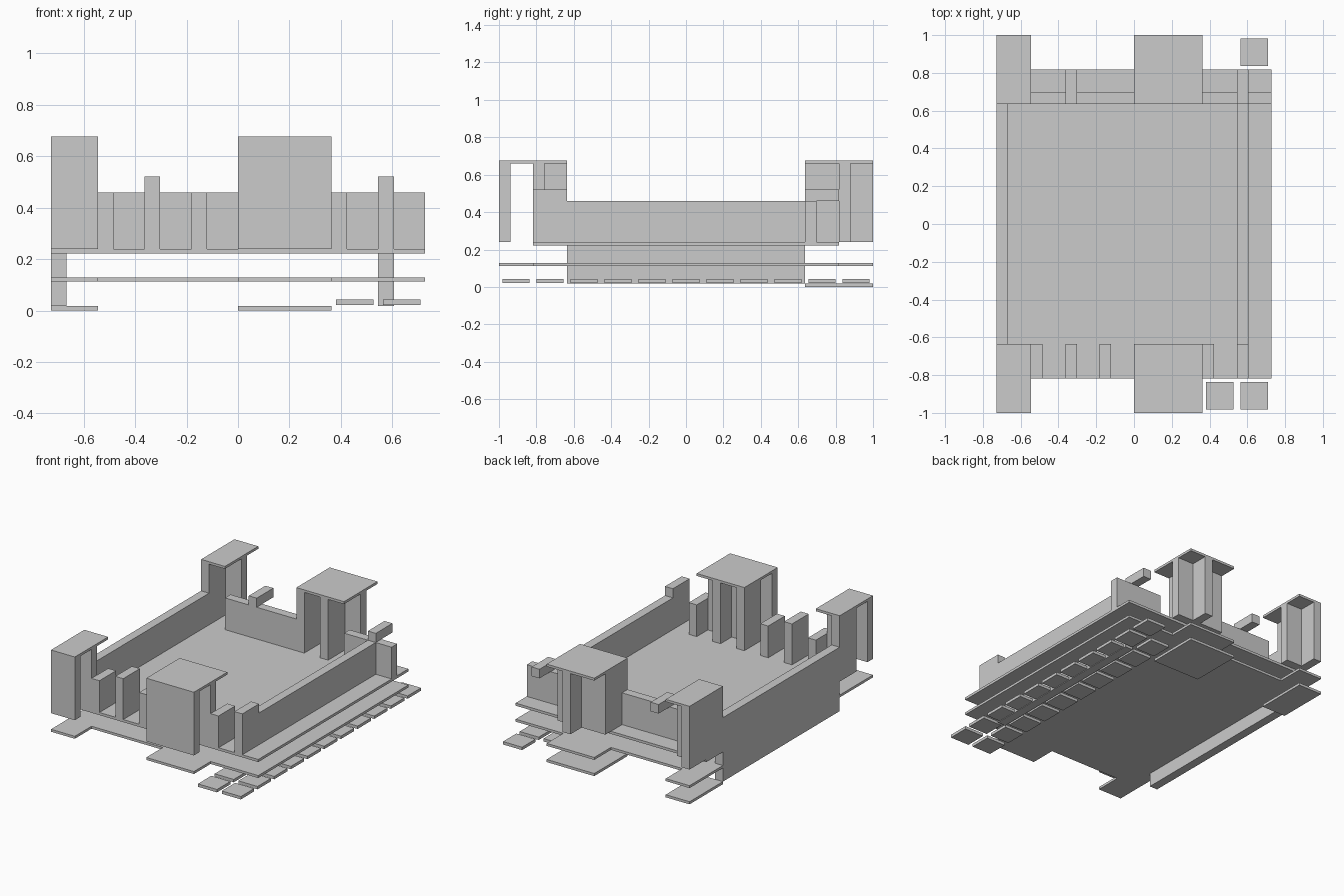
import bpy

if "Cube" in bpy.data.objects:
    bpy.data.objects.remove(bpy.data.objects["Cube"])

U = 2 / 33                      # plan module: 24 modules wide, 33 long
Z_PAD, Z_SLAB0, Z_SLAB1 = 0.018, 0.112, 0.129
Z_DECK0, Z_DECK1 = 0.222, 0.24
Z_WALL, Z_MERLON, Z_ROOF0, Z_TOP = 0.459, 0.522, 0.659, 0.676


def make(name, boxes):
    """One object from boxes (x0, x1, y0, y1 in modules, z0, z1 in units)."""
    verts, faces = [], []
    for x0, x1, y0, y1, z0, z1 in boxes:
        n = len(verts)
        verts += [(x * U, y * U, z) for z in (z0, z1)
                  for x, y in ((x0, y0), (x1, y0), (x1, y1), (x0, y1))]
        faces += [(n + 3, n + 2, n + 1, n), (n + 4, n + 5, n + 6, n + 7)]
        for i in range(4):
            j = (i + 1) % 4
            faces.append((n + i, n + j, n + 4 + j, n + 4 + i))
    mesh = bpy.data.meshes.new(name)
    mesh.from_pydata(verts, [], faces)
    obj = bpy.data.objects.new(name, mesh)
    bpy.context.collection.objects.link(obj)
    return obj


TOWERS = {"corner": (-12, -9), "middle": (0, 6)}

# Floors
make("upper_deck", [(-12, 12, -13.5, 13.5, Z_DECK0, Z_DECK1)])
make("lower_slab", [(-12, 12, -13.5, 13.5, Z_SLAB0, Z_SLAB1)])

# Long side walls, deeper in the middle and running down past the floors
for name, x in (("left_wall", -12), ("right_wall", 9)):
    make(name, [(x, x + 1, -10.5, 10.5, Z_PAD, Z_WALL)])

# Towers: roofs, slab tabs, ground pads
for name, (x0, x1) in TOWERS.items():
    for side, y0 in (("front", -16.5), ("back", 10.5)):
        make(f"{side}_{name}_roof", [(x0, x1, y0, y0 + 6, Z_ROOF0, Z_TOP)])
    make(f"front_{name}_tab", [(x0, x1, -16.5, -13.5, Z_SLAB0, Z_SLAB1)])
    make(f"back_{name}_tab", [(x0, x1, 13.5, 16.5, Z_SLAB0, Z_SLAB1)])
    make(f"back_{name}_pad", [(x0, x1, 10.5, 16.5, 0, Z_PAD)])

    # Panels across the towers
    make(f"front_{name}_panel", [(x0, x1, -16.5, -15.5, Z_DECK1, Z_ROOF0)])
    make(f"front_{name}_inner_panel", [(x0, x1, -13.5, -12.5, Z_DECK1, Z_ROOF0)])
    make(f"back_{name}_cross_panel", [(x0, x1, 13.5, 14.5, Z_DECK1, Z_ROOF0)])

# Tower fins
for name, x in (("corner", -12), ("middle_left", 0), ("middle_right", 3)):
    make(f"front_{name}_fin", [(x, x + 1, -12.5, -10.5, Z_DECK1, Z_ROOF0)])
    make(f"back_{name}_inner_fin", [(x, x + 1, 10.5, 13.5, Z_DECK1, Z_ROOF0)])
    if name != "middle_left":
        make(f"back_{name}_outer_fin", [(x, x + 1, 14.5, 16.5, Z_DECK1, Z_ROOF0)])

# Front row of upright fins, two of them taller
for i, x in enumerate((-9, -6, -3, 6, 9)):
    top = Z_MERLON if x in (-6, 9) else Z_WALL
    make(f"front_fin_{i + 1}", [(x, x + 1, -13.5, -10.5, Z_DECK1, top)])

# Back parapet with overhanging beams on top
make("back_parapet_left", [(-9, 0, 10.5, 11.5, Z_DECK1, Z_WALL)])
make("back_parapet_right", [(6, 12, 10.5, 11.5, Z_DECK1, Z_WALL)])
for name, x in (("left", -6), ("right", 9)):
    make(f"back_beam_{name}", [(x, x + 1, 10.5, 13.5, Z_WALL, Z_MERLON)])

# Two rows of paving tiles
for name, cx, count in (("outer", 10.5, 11), ("inner", 7.5, 10)):
    make(f"{name}_paving", [(cx - 1.2, cx + 1.2, -16.2 + 3 * i, -13.8 + 3 * i, 0.022, 0.042)
                            for i in range(count)])
